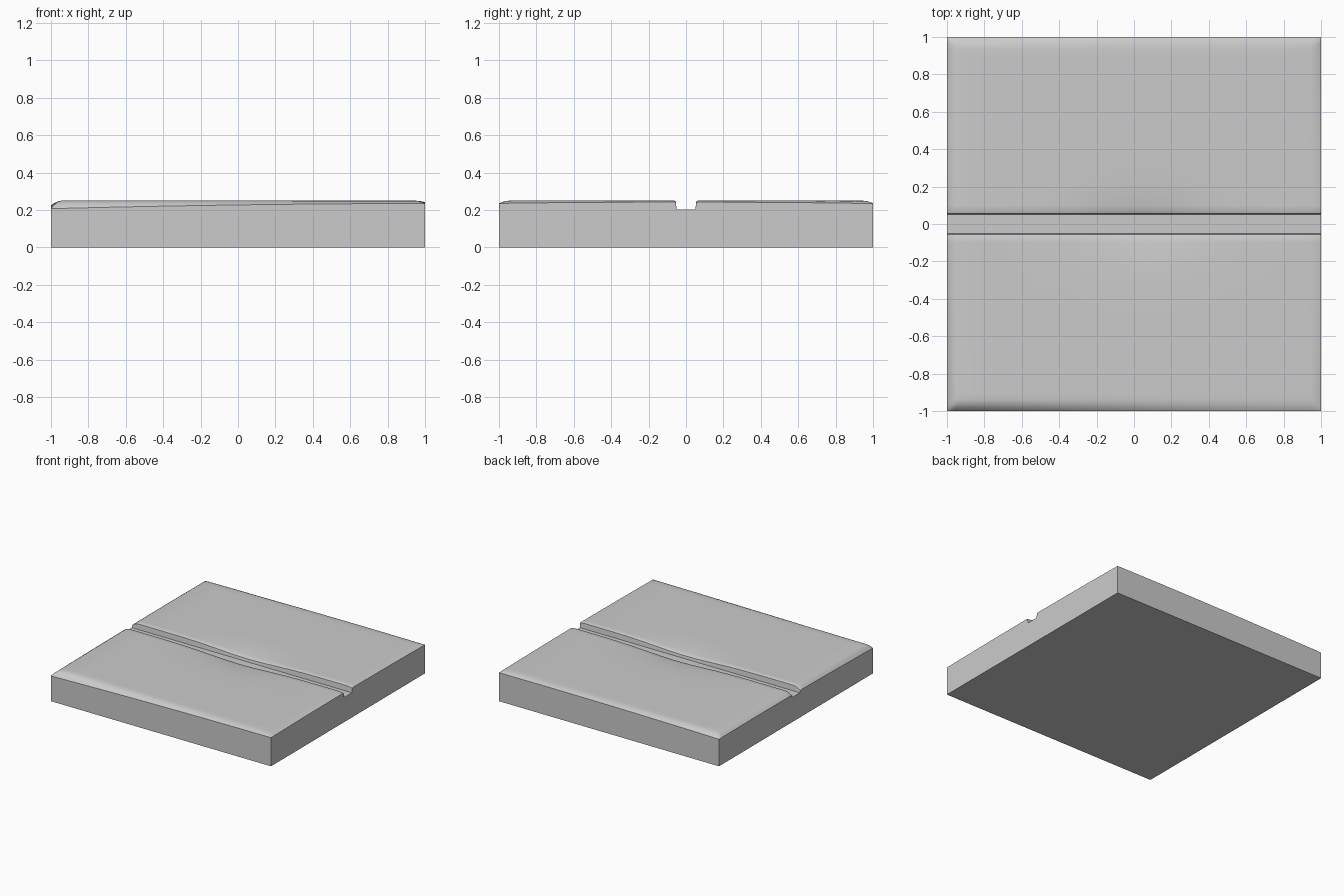
import bpy, bmesh, math

if "Cube" in bpy.data.objects:
    bpy.data.objects.remove(bpy.data.objects["Cube"])

FLOOR = 0.203   # groove bottom
TOP = 0.25      # plank top


def lerp(a, b, t):
    return a + (b - a) * t


def height(x, y):
    """Worn plank surface: rounded rim plus a sag along the groove."""
    u, v = (x + 1) / 2, (y + 1) / 2
    rim = lerp(lerp(0.207, 0.235, u), lerp(0.222, 0.234, u), v)
    if abs(y) > 0.9:
        rim += 0.006 * (1 - x * x)
    if abs(x) > 0.9:
        rim += 0.008 * (1 - y * y)
    d = min(1 - abs(x), 1 - abs(y))
    round_over = max(0, 1 - d / 0.06) ** 2
    sag = 0.022 * math.exp(-((x - 0.05) / 0.35) ** 2) * max(0, 1 - (abs(y) - 0.055) / 0.25) ** 2
    return TOP - (TOP - rim) * round_over - sag


def symmetric(values):
    return [-v for v in reversed(values)] + values


# Grid lines, denser at the rim and beside the groove
xs = symmetric([0.07 + 0.125 * i for i in range(8)] + [0.965, 0.985, 1.0])
ys = symmetric([0.05, 0.055, 0.062, 0.1, 0.16, 0.24, 0.35, 0.5, 0.65, 0.8, 0.9, 0.94, 0.965, 0.985, 1.0])


def surface_z(x, y):
    if abs(y) < 0.052:
        return FLOOR
    lip = 0.004 if abs(y) < 0.06 else 0
    return max(FLOOR + 0.003, height(x, y) - lip)


# Top surface with the groove
bm = bmesh.new()
rows = [[bm.verts.new((x, y, surface_z(x, y))) for x in xs] for y in ys]
for r0, r1 in zip(rows, rows[1:]):
    for i in range(len(xs) - 1):
        bm.faces.new((r0[i], r0[i + 1], r1[i + 1], r1[i]))

# Side walls and flat underside
rim_edges = [e for e in bm.edges if e.is_boundary]
walls = bmesh.ops.extrude_edge_only(bm, edges=rim_edges)["geom"]
for v in walls:
    if isinstance(v, bmesh.types.BMVert):
        v.co.z = 0
bmesh.ops.holes_fill(bm, edges=[e for e in bm.edges if e.is_boundary], sides=0)
bmesh.ops.recalc_face_normals(bm, faces=bm.faces)

mesh = bpy.data.meshes.new("grooved_floor_slab")
bm.to_mesh(mesh)
bm.free()
slab = bpy.data.objects.new("grooved_floor_slab", mesh)
bpy.context.collection.objects.link(slab)
bpy.context.view_layer.objects.active = slab
slab.select_set(True)
bpy.ops.object.shade_smooth_by_angle(angle=math.radians(35))
